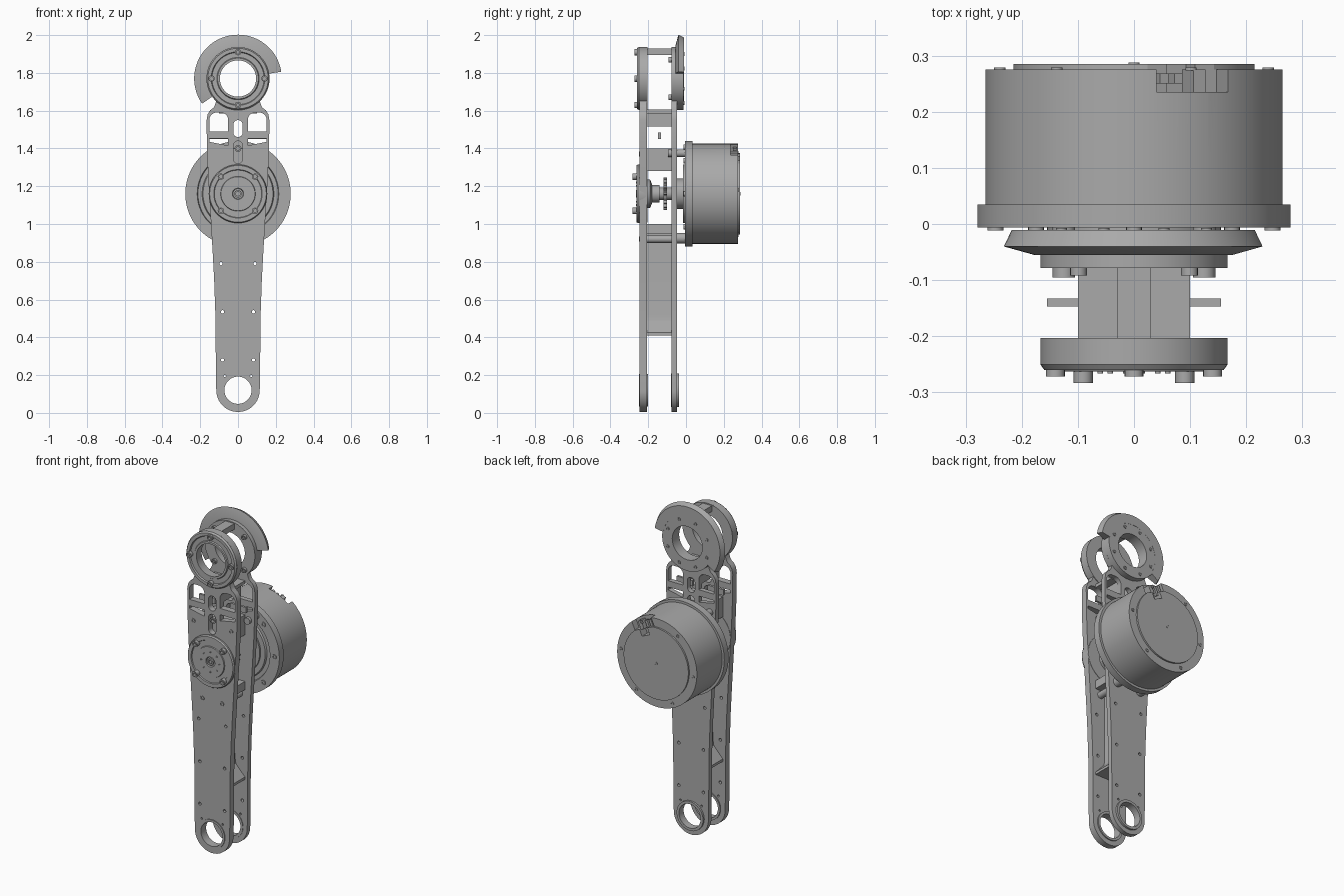
import bpy, bmesh
from math import sin, cos, pi, radians
from mathutils import Matrix, Vector

cube = bpy.data.objects.get("Cube")
if cube:
    bpy.data.objects.remove(cube, do_unlink=True)


def material(name, value):
    m = bpy.data.materials.new(name)
    m.use_nodes = True
    colour = (value, value, value, 1)
    m.diffuse_color = colour
    m.node_tree.nodes["Principled BSDF"].inputs["Base Color"].default_value = colour
    return m


grey = material("machined grey", 0.4)
MOTOR, RING, FOOT = 1.16, 1.77, 0.12      # heights of the three axes
FRONT, BACK = (-0.245, -0.207), (-0.077, -0.048)  # plate thicknesses


def finish(name, bm):
    bmesh.ops.recalc_face_normals(bm, faces=bm.faces)
    mesh = bpy.data.meshes.new(name)
    bm.to_mesh(mesh)
    bm.free()
    obj = bpy.data.objects.new(name, mesh)
    bpy.context.collection.objects.link(obj)
    mesh.materials.append(grey)
    smooth(obj)
    return obj


def smooth(obj):
    bpy.ops.object.select_all(action='DESELECT')
    obj.select_set(True)
    bpy.context.view_layer.objects.active = obj
    bpy.ops.object.shade_smooth_by_angle(angle=radians(30))


def lathe(name, profile, x=0, z=0, n=64, start=0, end=360):
    """Turn a closed (radius, y) profile around an axis parallel to y."""
    bm = bmesh.new()
    full = end - start == 360
    rows = []
    for i in range(n if full else n + 1):
        a = radians(start + (end - start) * i / n)
        rows.append([bm.verts.new((x + r * cos(a), y, z + r * sin(a))) for r, y in profile])
    k = len(profile)
    for i in range(n):
        a, b = rows[i], rows[(i + 1) % len(rows)]
        for j in range(k):
            l = (j + 1) % k
            if profile[j][0] or profile[l][0]:
                bm.faces.new((a[j], a[l], b[l], b[j]))
    if not full:
        bm.faces.new(rows[0])
        bm.faces.new(rows[-1])
    bmesh.ops.remove_doubles(bm, verts=bm.verts, dist=1e-6)
    return finish(name, bm)


def disc(name, r, y0, y1, x=0, z=MOTOR, inner=0, n=64):
    return lathe(name, [(inner, y0), (r, y0), (r, y1), (inner, y1)], x, z, n)


def bolt(name, x, z, base, tip, r=0.016):
    """Socket-head screw whose head points from base to tip."""
    deep = tip + (base - tip) * 0.5
    return lathe(name, [(0, base), (r, base), (r, tip), (r * .55, tip), (r * .55, deep), (0, deep)], x, z, 16)


def bolt_circle(name, z, radius, count, base, tip, r, first=0):
    for i in range(count):
        a = radians(first) + 2 * pi * i / count
        bolt(name, radius * cos(a), z + radius * sin(a), base, tip, r)


def box(name, xs, ys, zs, turn=None):
    bm = bmesh.new()
    bmesh.ops.create_cube(bm, size=1)
    for v in bm.verts:
        v.co = Vector([(p[0] + p[1]) / 2 + c * (p[1] - p[0]) for p, c in zip((xs, ys, zs), v.co)])
        if turn is not None:
            v.co = Matrix.Rotation(turn, 3, 'Y') @ v.co + Vector((0, 0, MOTOR))
    return finish(name, bm)


def arc(x, z, r, a0=0, a1=360, n=48):
    m = n if a1 - a0 == 360 else n + 1
    return [(x + r * cos(radians(a0 + (a1 - a0) * i / n)),
             z + r * sin(radians(a0 + (a1 - a0) * i / n))) for i in range(m)]


def slot(x, z0, z1, r):
    return arc(x, z1 - r, r, 0, 180, 12) + arc(x, z0 + r, r, 180, 360, 12)


def flip(points):
    return [(-x, z) for x, z in reversed(points)]


def plate(name, loops, y0, y1):
    """Extrude an x-z outline whose inner loops are holes."""
    curve = bpy.data.curves.new(name, 'CURVE')
    curve.dimensions = '2D'
    curve.fill_mode = 'BOTH'
    curve.extrude = (y1 - y0) / 2
    for loop in loops:
        s = curve.splines.new('POLY')
        s.points.add(len(loop) - 1)
        for p, (x, z) in zip(s.points, loop):
            p.co = (x, z, 0, 1)
        s.use_cyclic_u = True
    obj = bpy.data.objects.new(name, curve)
    bpy.context.collection.objects.link(obj)
    curve.materials.append(grey)
    obj.rotation_euler.x = pi / 2
    obj.location.y = (y0 + y1) / 2
    bpy.ops.object.select_all(action='DESELECT')
    obj.select_set(True)
    bpy.context.view_layer.objects.active = obj
    bpy.ops.object.convert(target='MESH')
    smooth(bpy.context.object)


# Leg plates with windows, slots and screw holes
side = [(.117, .2), (.119, .5), (.126, .7), (.134, .85), (.144, 1.02), (.158, 1.25),
        (.165, 1.42), (.166, 1.55), (.161, 1.58), (.148, 1.602), (.13, 1.615), (.122, 1.63)]
outline = arc(0, FOOT, .115, 180, 360, 32) + side + arc(0, RING, .167, -46, 226, 64) + flip(side)
window = [(.052, 1.49), (.152, 1.49)] + arc(.112, 1.55, .04, 0, 90, 8) + arc(.092, 1.55, .04, 90, 180, 8)
gusset = [(.052, 1.415), (.152, 1.435), (.152, 1.452), (.052, 1.452)]
holes = [arc(0, FOOT, .075), arc(0, RING, .105), slot(0, 1.46, 1.55, .025),
         slot(0, 1.32, 1.44, .024)]
for half in (window, gusset):
    holes += [half, flip(half)]
for x, z in ((.09, .79), (.082, .535), (.082, .28), (.07, .195)):
    for s in (-1, 1):
        holes.append(arc(s * x, z, .009 if z > .2 else .006, n=12))
plate("front_plate", [outline] + holes, *FRONT)
plate("back_plate", [outline] + holes + [arc(0, MOTOR, .06)], *BACK)

# Foot bearing rims
lathe("front_foot_rim", [(.072, -.25), (.086, -.25), (.086, -.2), (.072, -.2)], 0, FOOT)
lathe("back_foot_rim", [(.072, -.08), (.088, -.08), (.088, -.036), (.072, -.036)], 0, FOOT)

# Upper bearing rings
lathe("front_ring", [(.1, -.203), (.167, -.203), (.167, -.25), (.16, -.26), (.142, -.26),
                     (.138, -.252), (.112, -.252), (.108, -.258), (.096, -.258)], 0, RING)
lathe("back_ring", [(.1, -.078), (.167, -.078), (.167, -.012), (.1, -.012)], 0, RING)
bolt_circle("front_ring_bolt", RING, .14, 4, -.25, -.272, .017)
bolt_circle("back_ring_bolt", RING, .14, 8, -.013, -.007, .01, 22.5)
bolt_circle("inner_ring_bolt", RING, .14, 4, -.077, -.092, .015, 45)

# Partial bevelled guard around the back ring
lathe("guard", [(.16, -.055), (.178, -.055), (.232, -.04), (.218, -.011), (.16, -.011)],
      0, RING, 64, 9, 215)

# Spacers between the plates
gap = (-.21, -.075)
box("top_spacer", (-.03, .03), gap, (1.895, 1.93))
box("neck_block", (-.1, .1), gap, (1.585, 1.605))
box("middle_block", (-.1, .1), gap, (1.28, 1.4))
box("lower_block", (-.1, .1), gap, (.95, 1.0))
for s in (-1, 1):
    xs = sorted((s * .03, s * .05))
    box("neck_wall", xs, gap, (1.515, 1.6))
    box("cross_bar", sorted((s * .05, s * .155)), (-.147, -.133), (1.45, 1.485))
    disc("spacer_post", .02, *gap, s * .065, .92, n=20)
    bolt("spacer_bolt", s * .065, .92, -.24, -.25, .013)
    bolt("upper_plate_bolt", s * .125, 1.37, -.24, -.25, .013)
bolt("slot_bolt", 0, 1.4, -.207, -.24, .018)

# Central web with a flared foot
web = [(.1, .41), (.1, .425), (.04, .49), (.035, .52), (.035, .95)]
plate("web", [web + flip(web)], *gap)

# Front hub cap
lathe("hub_cap", [(0, -.205), (.152, -.205), (.155, -.255), (.15, -.263), (.128, -.263),
                  (.125, -.257), (.092, -.257), (.09, -.263), (.03, -.263), (.027, -.255),
                  (0, -.255)], 0, MOTOR)
bolt_circle("hub_bolt", MOTOR, .128, 4, -.255, -.283, .017, 45)
bolt_circle("hub_pin", MOTOR, .06, 8, -.262, -.266, .005)
bolt("hub_centre_bolt", 0, MOTOR, -.25, -.266, .02)

# Shaft, gear and collars
disc("shaft", .047, -.21, -.14)
disc("thin_shaft", .032, -.145, 0)
lathe("shaft_collar", [(0, -.205), (.075, -.205), (.075, -.19), (.05, -.18), (0, -.18)], 0, MOTOR)
teeth = [((.086 if i % 4 < 2 else .07) * cos(i * pi / 36),
          MOTOR + (.086 if i % 4 < 2 else .07) * sin(i * pi / 36)) for i in range(72)]
plate("gear", [teeth], -.118, -.1)
disc("motor_collar", .08, -.05, -.008)
disc("motor_boss", .155, -.016, 0)

# Motor body with flange, front steps and back cap
motor = lathe("motor", [(0, -.006), (.185, -.006), (.19, .004), (.212, .004), (.216, -.006),
                        (.279, -.006), (.279, .035), (.265, .035), (.265, .275),
                        (.215, .275), (.215, .285), (0, .285)], 0, MOTOR, 96)

# Two opposite connector notches cut into the back rim
for turn in (radians(24), radians(204)):
    for width, depth in ((.07, .205), (.028, .165)):
        cutter = box("notch_cutter", (-width, width), (.235, .3), (depth, .3), turn)
        cutter.hide_render = True
        mod = motor.modifiers.new("notch", 'BOOLEAN')
        mod.object = cutter
        mod.solver = 'EXACT'
        bpy.context.view_layer.objects.active = motor
        bpy.ops.object.modifier_apply(modifier=mod.name)
        bpy.data.objects.remove(cutter, do_unlink=True)
    box("connector", (.005, .028), (.235, .275), (.2, .25), turn)
    for x in (-.05, -.022):
        box("connector_pin", (x - .008, x + .008), (.25, .268), (.19, .245), turn)
smooth(motor)

# Motor screws and the standoffs holding it to the back plate
bolt_circle("flange_bolt", MOTOR, .247, 8, 0, -.012, .014)
bolt_circle("cap_bolt", MOTOR, .24, 6, .274, .279, .01, 5)
bolt("cap_centre", 0, MOTOR, .284, .288, .01)
for s in (-1, 1):
    disc("lower_standoff", .027, -.05, 0, s * .08, .925, n=24)
    disc("upper_standoff", .02, -.095, 0, s * .125, 1.375, n=24)
